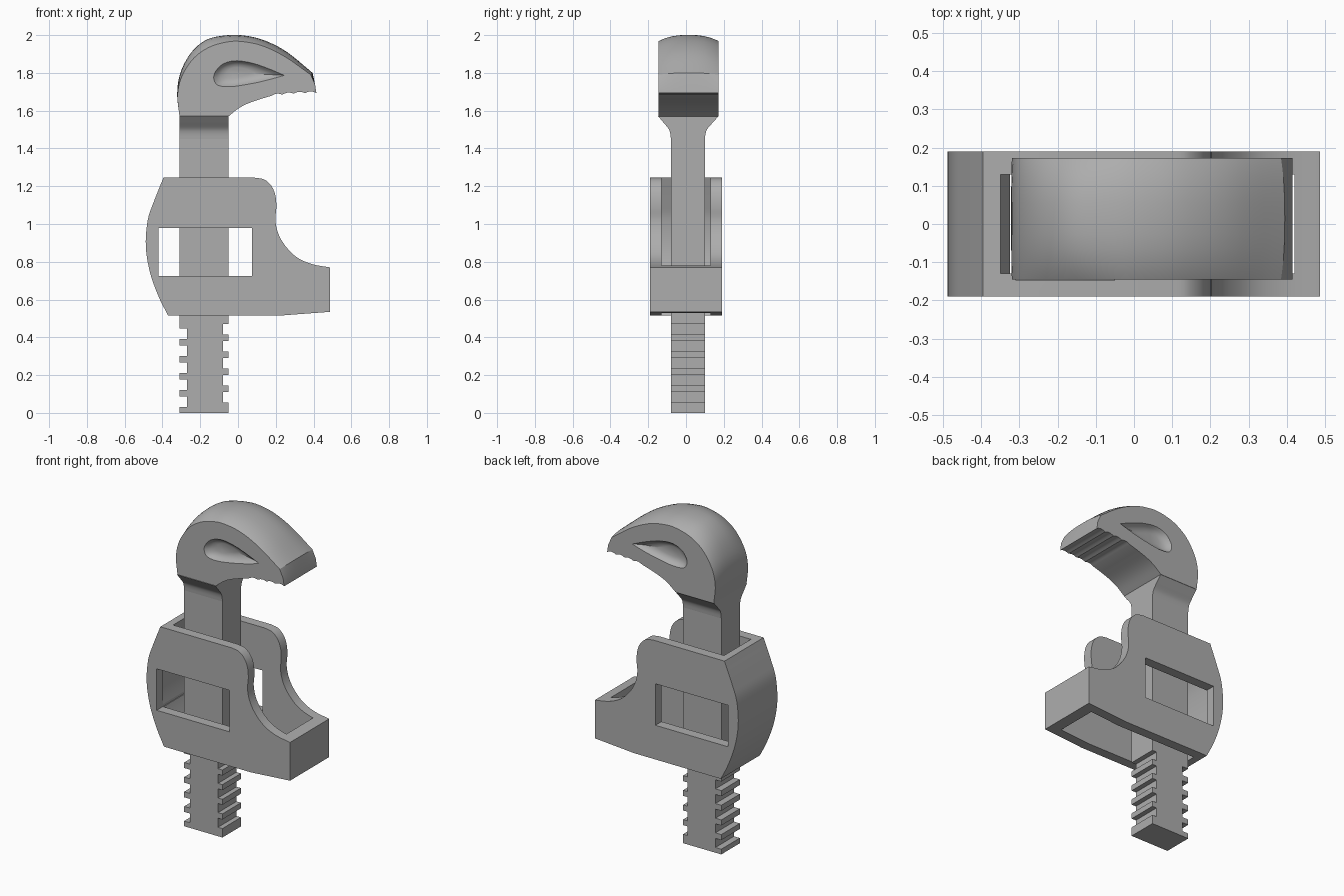
import bpy, bmesh, math
from mathutils import Vector

if "Cube" in bpy.data.objects:
    bpy.data.objects.remove(bpy.data.objects["Cube"])

grey = bpy.data.materials.new("plain_grey")
grey.diffuse_color = (0.42, 0.42, 0.42, 1)
grey.use_nodes = True
grey.node_tree.nodes["Principled BSDF"].inputs["Base Color"].default_value = grey.diffuse_color


def curve(points, steps=5):
    """Smooth open Catmull-Rom line through 2D points."""
    p = [Vector(q) for q in points]
    p = [2 * p[0] - p[1]] + p + [2 * p[-1] - p[-2]]
    out = []
    for i in range(1, len(p) - 2):
        a, b, c, d = p[i - 1:i + 3]
        for k in range(steps):
            t = k / steps
            out.append(0.5 * (2 * b + (c - a) * t + (2 * a - 5 * b + 4 * c - d) * t * t
                              + (3 * b - a - 3 * c + d) * t ** 3))
    out.append(p[-2])
    return [tuple(v) for v in out]


def loft(name, rings):
    """Skin a list of equal-length 3D rings and cap both ends."""
    bm = bmesh.new()
    rows = [[bm.verts.new(co) for co in ring] for ring in rings]
    n = len(rows[0])
    for r, s in zip(rows, rows[1:]):
        for i in range(n):
            j = (i + 1) % n
            bm.faces.new((r[i], r[j], s[j], s[i]))
    bm.faces.new(rows[0])
    bm.faces.new(rows[-1])
    bmesh.ops.recalc_face_normals(bm, faces=bm.faces)
    me = bpy.data.meshes.new(name)
    bm.to_mesh(me)
    bm.free()
    me.materials.append(grey)
    ob = bpy.data.objects.new(name, me)
    bpy.context.collection.objects.link(ob)
    return ob


def prism(name, outline, y0, y1):
    return loft(name, [[(x, y, z) for x, z in outline] for y in (y0, y1)])


def select(ob):
    bpy.ops.object.select_all(action='DESELECT')
    ob.select_set(True)
    bpy.context.view_layer.objects.active = ob


def cut(ob, cutter):
    m = ob.modifiers.new("cut", 'BOOLEAN')
    m.operation, m.solver, m.object = 'DIFFERENCE', 'EXACT', cutter
    select(ob)
    bpy.ops.object.modifier_apply(modifier=m.name)
    bpy.data.objects.remove(cutter)


# Sliding jaw: hollow sleeve, open above and below
back = curve([(-0.37, 0.515), (-0.42, 0.615), (-0.465, 0.74), (-0.488, 0.88),
              (-0.478, 1.02), (-0.445, 1.12), (-0.395, 1.245)])
front = curve([(0.09, 1.245), (0.14, 1.235), (0.178, 1.20), (0.198, 1.15), (0.203, 1.09),
               (0.198, 1.02), (0.213, 0.95), (0.25, 0.885), (0.31, 0.825),
               (0.39, 0.788), (0.487, 0.77)])
jaw = prism("sliding_jaw", back + front + [(0.487, 0.535), (0.22, 0.515)], -0.19, 0.19)
inner = [(x + 0.045, z) for x, z in back]
inner = [(inner[0][0], 0.4)] + inner + [(inner[-1][0], 1.4), (0.42, 1.4), (0.42, 0.4)]
cut(jaw, prism("cavity_cutter", inner, -0.13, 0.13))
cut(jaw, prism("window_cutter", [(-0.42, 0.725), (0.075, 0.725), (0.075, 0.98), (-0.42, 0.98)],
               -0.3, 0.3))

# Shank with staggered rack teeth on both edges
left, right = [(-0.31, 0.0)], [(-0.05, 0.0)]
for i in range(5):
    z = 0.032 + 0.09 * i
    left += [(-0.31, z), (-0.27, z), (-0.27, z + 0.056), (-0.31, z + 0.056)]
    z = 0.055 + 0.09 * i
    right += [(-0.05, z), (-0.08, z), (-0.08, z + 0.056), (-0.05, z + 0.056)]
left.append((-0.31, 1.45))
right.append((-0.05, 1.45))
shank = prism("toothed_shank", left + right[::-1], -0.08, 0.10)

# Neck flaring out to the width of the hook
neck_line = curve([(0.0, 1.45), (0.004, 1.48), (0.014, 1.505), (0.042, 1.537), (0.073, 1.572)], 4)
neck = loft("flared_neck", [[(-0.31, -0.08 - w * 0.94, z), (-0.05, -0.08 - w * 0.94, z),
                             (-0.05, 0.10 + w, z), (-0.31, 0.10 + w, z)] for w, z in neck_line])

# Hook: crowned top lofted across the width, rippled gripping face below
edge = curve([(-0.31, 1.57), (-0.32, 1.68), (-0.298, 1.78), (-0.235, 1.877), (-0.15, 1.937),
              (-0.05, 1.965), (0.03, 1.965), (0.13, 1.943), (0.25, 1.885), (0.385, 1.79)])
crown = curve([(-0.31, 1.57), (-0.322, 1.69), (-0.305, 1.80), (-0.25, 1.905), (-0.17, 1.974),
               (-0.07, 1.998), (0.03, 1.998), (0.14, 1.972), (0.26, 1.91), (0.395, 1.80)])
grip = [(0.408, 1.74), (0.415, 1.693)]
for i in range(1, 25):
    t = i / 24
    grip.append((0.415 - 0.24 * t, 1.694 - 0.016 * t * t + 0.008 * abs(math.sin(4 * math.pi * t))))
grip += curve([(0.12, 1.662), (0.05, 1.637), (0.0, 1.61), (-0.05, 1.57)], 4)
rings = []
for k in range(13):
    t = -math.cos(math.pi * k / 12)
    f = 1 - abs(t) ** 2.5
    y = 0.014 + 0.159 * t
    rings.append([(a[0] + (b[0] - a[0]) * f, y, a[1] + (b[1] - a[1]) * f)
                  for a, b in zip(edge, crown)] + [(x, y, z) for x, z in grip])
hook = loft("hook_head", rings)

# Teardrop recess on each side of the hook
drop = curve([(0.245, 1.787), (0.16, 1.823), (0.07, 1.853), (-0.02, 1.864), (-0.09, 1.84),
              (-0.128, 1.785), (-0.11, 1.737), (-0.04, 1.727), (0.07, 1.743), (0.16, 1.763),
              (0.245, 1.787)])[:-1]
for y, s in ((-0.145, 1), (0.173, -1)):
    cutter = loft("recess_cutter", [
        [(-0.01 + (x + 0.01) * k, y + s * d, 1.80 + (z - 1.80) * k) for x, z in drop]
        for k, d in ((1.06, -0.01), (1.0, 0.0), (0.86, 0.015), (0.7, 0.025), (0.45, 0.032))])
    cut(hook, cutter)

for ob in (jaw, shank, neck, hook):
    select(ob)
    bpy.ops.object.shade_smooth_by_angle(angle=math.radians(28))
